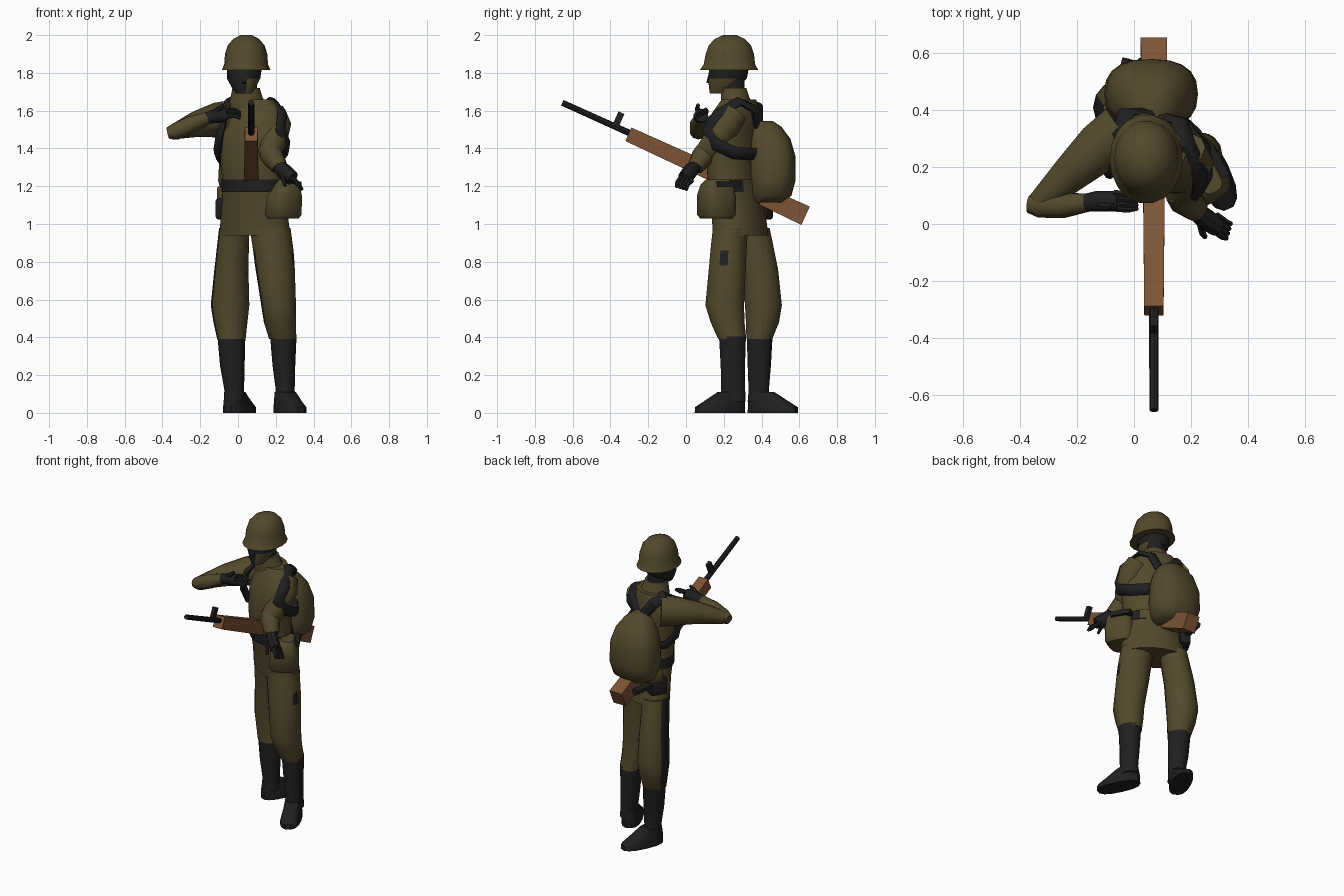
import bpy, bmesh, math
from mathutils import Vector, Matrix


def material(name, rgb):
    m = bpy.data.materials.new(name)
    m.diffuse_color = (*rgb, 1)
    return m


OLIVE = material("olive cloth", (0.086, 0.067, 0.025))
BLACK = material("black leather", (0.014, 0.014, 0.014))
WOOD = material("brown wood", (0.205, 0.088, 0.036))


def finish(name, bm, mats, paint=None, angle=40):
    bmesh.ops.recalc_face_normals(bm, faces=bm.faces[:])
    bm.normal_update()
    for f in bm.faces:
        f.smooth = True
        if paint:
            f.material_index = paint(f)
    me = bpy.data.meshes.new(name)
    bm.to_mesh(me)
    bm.free()
    for m in mats:
        me.materials.append(m)
    me.set_sharp_from_angle(angle=math.radians(angle))
    ob = bpy.data.objects.new(name, me)
    bpy.context.collection.objects.link(ob)
    return ob


def skin(name, rings, mats, paint=None, angle=40):
    bm = bmesh.new()
    vs = [[bm.verts.new(p) for p in r] for r in rings]
    n = len(vs[0])
    for a, b in zip(vs, vs[1:]):
        for i in range(n):
            j = (i + 1) % n
            bm.faces.new((a[i], a[j], b[j], b[i]))
    bm.faces.new(vs[0])
    bm.faces.new(vs[-1])
    return finish(name, bm, mats, paint, angle)


def loft(name, sections, mat, yaw=0, sides=14, paint=None, extra=(), power=1.0):
    """Stack of horizontal (super)ellipses: x, y, z, rx, ry."""
    rot = Matrix.Rotation(math.radians(yaw), 3, 'Z')

    def soft(t):
        return math.copysign(abs(t) ** power, t)
    ang = [2 * math.pi * i / sides for i in range(sides)]
    rings = [[Vector((x, y, z)) + rot @ Vector((rx * soft(math.cos(a)), ry * soft(math.sin(a)), 0)) for a in ang]
             for x, y, z, rx, ry in sections]
    return skin(name, rings, [mat, *extra], paint)


def tube(name, path, mat, ref=(0, 0, 1), sides=10, phase=0, flat=1.0, angle=40):
    """Tube square to its path: x, y, z, radius; flat scales the ref direction (None = away from chest)."""
    pts = [Vector(p[:3]) for p in path]
    ang = [2 * math.pi * k / sides + phase for k in range(sides)]
    rings = []
    for i, p in enumerate(path):
        t = (pts[min(i + 1, len(pts) - 1)] - pts[max(i - 1, 0)]).normalized()
        u = Vector(ref) if ref else pts[i] - Vector((.07, .26, 1.45))
        u = (u - t * u.dot(t)).normalized()
        v = t.cross(u)
        rings.append([pts[i] + u * (p[3] * flat * math.cos(a)) + v * (p[3] * math.sin(a)) for a in ang])
    return skin(name, rings, [mat], angle=angle)


def box(name, loc, size, mats, yaw=0, tilt=0, bevel=0.0, paint=None):
    bm = bmesh.new()
    bmesh.ops.create_cube(bm, size=1)
    bmesh.ops.scale(bm, vec=size, verts=bm.verts)
    if bevel:
        bmesh.ops.bevel(bm, geom=bm.edges[:], offset=bevel, segments=2, affect='EDGES', profile=0.5)
    m = Matrix.Translation(loc) @ Matrix.Rotation(math.radians(yaw), 4, 'Z') @ Matrix.Rotation(math.radians(tilt), 4, 'X')
    bmesh.ops.transform(bm, matrix=m, verts=bm.verts)
    return finish(name, bm, mats, paint)


# jacket, belt (dark in front only) and collar
loft("jacket", [(.09, .29, .94, .205, .125), (.085, .275, 1.08, .188, .122), (.075, .25, 1.2, .165, .12),
                (.07, .24, 1.35, .178, .12), (.075, .25, 1.5, .19, .12), (.08, .27, 1.6, .175, .1),
                (.07, .28, 1.66, .12, .08)], OLIVE, -30, 18)
loft("belt", [(.077, .253, 1.17, .175, .128), (.075, .25, 1.235, .172, .126)], BLACK, -30, 18,
     lambda f: int(f.calc_center_median().y > .31 and f.calc_center_median().x > 0), [OLIVE])
loft("collar", [(.055, .275, 1.61, .11, .09), (.045, .26, 1.67, .085, .078), (.043, .255, 1.72, .072, .066)], OLIVE)

# head and helmet
loft("neck", [(.04, .255, 1.68, .06, .058), (.04, .25, 1.8, .06, .06)], BLACK)
loft("head", [(.03, .175, 1.69, .04, .05), (.03, .195, 1.72, .062, .075), (.03, .22, 1.77, .088, .105),
              (.035, .228, 1.83, .092, .108), (.04, .23, 1.88, .09, .105)], BLACK, 0, 14,
     lambda f: int(f.calc_center_median().z < 1.78 and f.calc_center_median().x > .05
                   and f.calc_center_median().y < .24), [OLIVE])
box("nose", (.03, .122, 1.765), (.02, .02, .04), [BLACK], 0, -15)
loft("helmet", [(.043, .228, 1.815, .129, .157), (.043, .23, 1.845, .116, .138), (.043, .232, 1.9, .112, .13),
                (.043, .232, 1.945, .098, .114), (.043, .232, 1.98, .068, .08), (.043, .232, 2.0, .03, .036)],
     OLIVE, 0, 18)


# legs with dark patches, boots and feet
def side_patch(f):
    c = f.calc_center_median()
    return int((f.normal.x < -.93 and c.z < .9) or (f.normal.x > .9 and c.x > .25 and .78 < c.z < .86 and c.y < .22))


loft("left_trouser_leg", [(.237, .245, .39, .072, .076), (.222, .22, .48, .085, .092), (.215, .205, .57, .092, .105),
                          (.195, .22, .78, .105, .1), (.187, .225, .86, .107, .098), (.17, .235, .98, .108, .095)],
     OLIVE, 0, 14, side_patch, [BLACK])
loft("right_trouser_leg", [(-.035, .388, .39, .075, .07), (-.04, .405, .48, .09, .09), (-.042, .41, .57, .102, .1),
                           (-.035, .39, .76, .09, .1), (-.02, .35, .98, .08, .095)],
     OLIVE, 0, 14, side_patch, [BLACK])
loft("left_boot", [(.25, .25, .06, .055, .068), (.25, .25, .12, .05, .065), (.243, .248, .25, .06, .066),
                   (.24, .246, .405, .07, .073)], BLACK)
loft("right_boot", [(-.02, .385, .06, .055, .06), (-.02, .385, .12, .052, .055), (-.03, .388, .25, .065, .063),
                    (-.035, .39, .405, .074, .07)], BLACK)
for name, cx, cy, dx, dy, yaw in (("left_foot", .275, .18, -.025, .055, 25), ("right_foot", .008, .46, -.025, -.06, -25)):
    loft(name, [(cx, cy, 0, .062, .142), (cx, cy, .03, .062, .14), (cx + dx * .4, cy + dy * .4, .06, .055, .115),
                (cx + dx, cy + dy, .11, .05, .07)], BLACK, yaw, power=.8)

# right arm held across the chest
tube("right_upper_arm", [(-.04, .33, 1.555, .1), (-.12, .27, 1.55, .092), (-.22, .18, 1.53, .07),
                         (-.335, .075, 1.49, .042)], OLIVE)
tube("right_forearm", [(-.37, .07, 1.48, .032), (-.33, .065, 1.49, .045), (-.25, .065, 1.525, .046),
                       (-.165, .075, 1.56, .034)], OLIVE)
tube("right_hand", [(-.19, .072, 1.555, .03), (-.13, .08, 1.57, .038), (-.06, .08, 1.575, .038)], BLACK, flat=.95)
for k in range(4):
    tube("right_finger", [(-.07, .055 + k * .018, 1.57 + k * .008, .013), (-.02, .05 + k * .018, 1.575 + k * .01, .012),
                          (.012, .055 + k * .012, 1.56 + k * .01, .009)], BLACK, sides=6)
tube("right_thumb", [(-.14, .07, 1.58, .016), (-.1, .06, 1.61, .014), (-.075, .065, 1.632, .009)], BLACK, sides=6)

# left arm lowered in front
tube("left_upper_arm", [(.185, .26, 1.59, .068), (.205, .22, 1.53, .077), (.185, .15, 1.43, .072),
                        (.165, .1, 1.37, .06)], OLIVE, (1, 0, 0))
tube("left_forearm", [(.15, .12, 1.41, .05), (.18, .09, 1.36, .062), (.22, .05, 1.3, .045)], OLIVE, (1, 0, 0))
tube("left_hand", [(.2, .06, 1.32, .036), (.255, .015, 1.27, .044), (.29, -.01, 1.24, .04)], BLACK, (1, 1, 0), flat=.85)
for k in range(4):
    o = k * .017
    tube("left_finger", [(.275 + o * .3, -.02 + o, 1.25 - o * .4, .013), (.31 + o * .3, -.045 + o, 1.225 - o * .4, .012),
                         (.325 + o * .3, -.05 + o, 1.195 - o * .3, .009)], BLACK, sides=6)
tube("left_thumb", [(.23, .02, 1.27, .016), (.24, -.03, 1.24, .013), (.25, -.045, 1.2, .009)], BLACK, sides=6)

# backpack and straps
loft("backpack", [(.06, .435, 1.115, .1, .08), (.06, .45, 1.15, .145, .108), (.06, .457, 1.23, .165, .123),
                  (.06, .457, 1.36, .158, .122), (.06, .445, 1.45, .13, .108), (.06, .425, 1.515, .085, .08),
                  (.06, .41, 1.545, .045, .05)], OLIVE, 0, 20, power=.8)
STRAPS = {
    "left_shoulder_strap": [(.08, .38, 1.48), (.16, .36, 1.61), (.185, .28, 1.65), (.235, .165, 1.58), (.225, .11, 1.5),
                            (.255, .16, 1.42), (.25, .26, 1.375), (.17, .36, 1.37)],
    "right_shoulder_strap": [(.08, .39, 1.48), (-.03, .39, 1.62), (-.05, .31, 1.65), (-.075, .2, 1.58),
                             (-.095, .19, 1.48), (-.11, .26, 1.38), (-.1, .36, 1.35), (-.03, .43, 1.34)],
}
for name, pts in STRAPS.items():
    tube(name, [(*p, .036) for p in pts], BLACK, None, sides=8, flat=.5)

# hip bag with dark back, rear pouches
loft("hip_bag", [(.235, .16, 1.03, .08, .075), (.235, .16, 1.05, .092, .092), (.238, .16, 1.15, .088, .094),
                 (.25, .165, 1.21, .06, .085), (.255, .17, 1.235, .04, .065)], OLIVE, 30, 16, power=.6)
box("hip_bag_strap", (.285, .22, 1.21), (.045, .13, .03), [BLACK], 30)
box("holster", (-.065, .4, 1.08), (.07, .11, .11), [BLACK], -30, 0, .012)
box("rear_pouch", (-.06, .43, 1.16), (.07, .1, .08), [OLIVE], -30, 0, .012)
tube("tool_handle", [(-.06, .42, 1.1, .025), (-.02, .58, 1.09, .025)], BLACK, sides=6)

# rifle
tube("rifle_stock", [(.07, -.305, 1.475, .048), (.07, .2, 1.243, .055), (.07, .633, 1.044, .066)],
     WOOD, (0, 0, 1), 4, math.pi / 4, 1.15, 20)
tube("rifle_barrel", [(.07, -.655, 1.642, .016), (.07, -.28, 1.473, .017)], BLACK, sides=8)
box("rifle_sight", (.07, -.357, 1.555), (.024, .034, .075), [BLACK], 0, -24)
